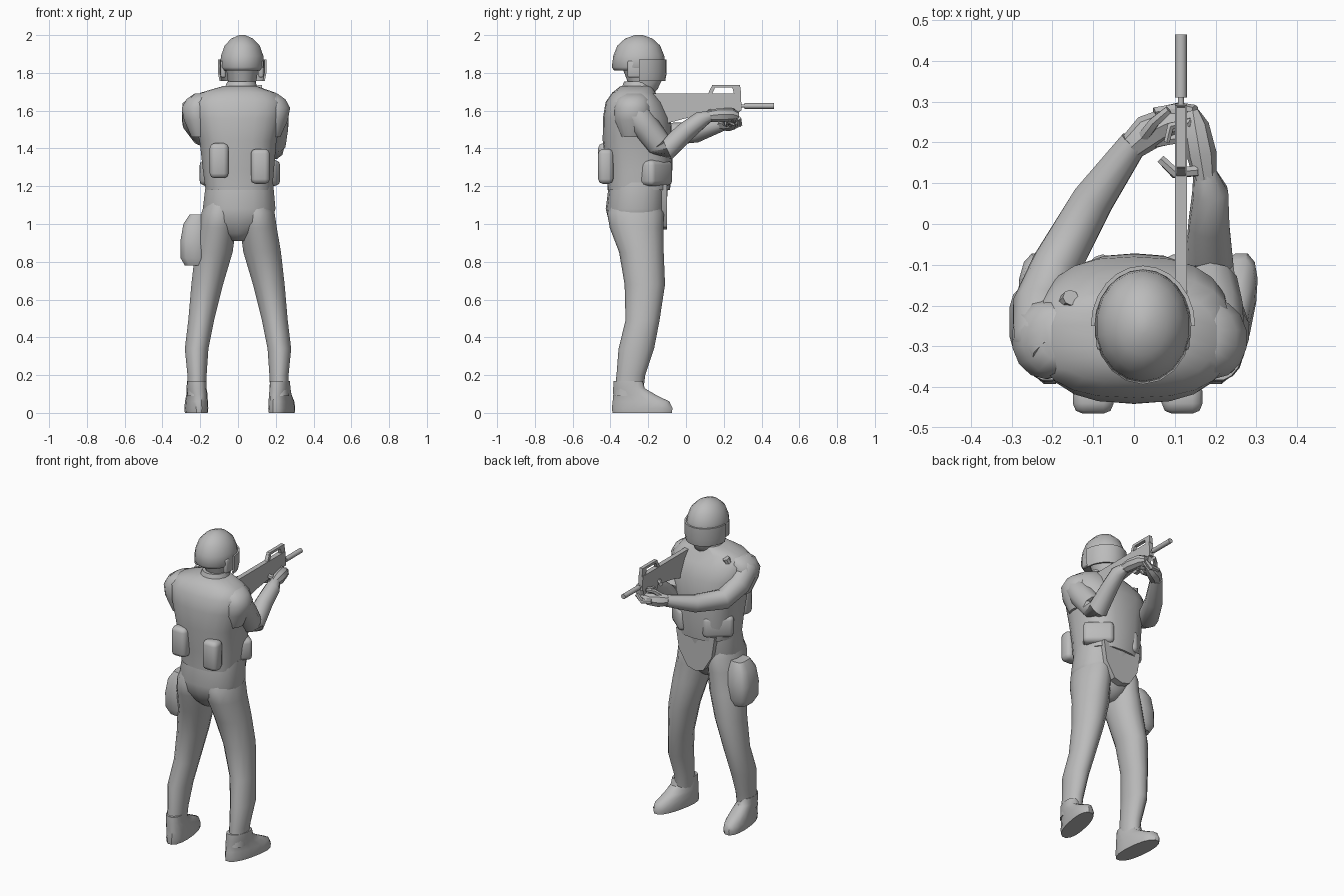
import bpy, bmesh, math
from mathutils import Vector, Matrix

cube = bpy.data.objects.get("Cube")
if cube:
    bpy.data.objects.remove(cube, do_unlink=True)

grey = bpy.data.materials.new("plain_grey")
grey.use_nodes = True
COLOUR = (0.5, 0.5, 0.5, 1)
grey.diffuse_color = COLOUR
grey.node_tree.nodes["Principled BSDF"].inputs["Base Color"].default_value = COLOUR


def finish(name, bm, angle=40):
    """Turn a bmesh into a shaded object."""
    bmesh.ops.recalc_face_normals(bm, faces=bm.faces)
    mesh = bpy.data.meshes.new(name)
    bm.to_mesh(mesh)
    bm.free()
    obj = bpy.data.objects.new(name, mesh)
    mesh.materials.append(grey)
    bpy.context.collection.objects.link(obj)
    bpy.ops.object.select_all(action='DESELECT')
    bpy.context.view_layer.objects.active = obj
    obj.select_set(True)
    bpy.ops.object.shade_smooth_by_angle(angle=math.radians(angle))


def skin(name, rings, angle=40):
    """Bridge closed rings of points and cap both ends."""
    bm = bmesh.new()
    loops = [[bm.verts.new(p) for p in ring] for ring in rings]
    n = len(loops[0])
    for a, b in zip(loops, loops[1:]):
        for i in range(n):
            j = (i + 1) % n
            bm.faces.new((a[i], a[j], b[j], b[i]))
    bm.faces.new(loops[0][::-1])
    bm.faces.new(loops[-1])
    finish(name, bm, angle)


def signed_pow(v, e):
    return math.copysign(abs(v) ** e, v)


def stack(name, rows, sides=14, power=2, side=1, shear=0, angle=40):
    """Level superellipse rings, each row being x, y, z, x radius, y radius."""
    e = 2 / power
    rings = []
    for x, y, z, rx, ry in rows:
        ring = []
        for i in range(sides):
            t = math.tau * (i + 0.5) / sides
            py = y + ry * signed_pow(math.sin(t), e)
            px = x + rx * signed_pow(math.cos(t), e) + shear * (py + 0.33)
            ring.append((side * px, py, z))
        rings.append(ring)
    skin(name, rings, angle)


def limb(name, rows, sides=10):
    """Tube along a path, each row being x, y, z, radius."""
    pts = [Vector(r[:3]) for r in rows]
    rings = []
    for i, p in enumerate(pts):
        d = (pts[min(i + 1, len(pts) - 1)] - pts[max(i - 1, 0)]).normalized()
        u = d.cross(Vector((1, -1, 0))).normalized()
        v = d.cross(u)
        turn = [math.tau * k / sides for k in range(sides)]
        rings.append([p + rows[i][3] * (u * math.cos(t) + v * math.sin(t)) for t in turn])
    skin(name, rings)


def prism(name, profile, low, high, axis):
    """Extrude a flat profile along x or y."""
    def place(p, d):
        return (d, *p) if axis == 'x' else (p[0], d, p[1])
    skin(name, [[place(p, d) for p in profile] for d in (low, high)], 30)


def pouch(name, centre, size, turn=0, bevel=0.025):
    """Soft rounded box."""
    bm = bmesh.new()
    bmesh.ops.create_cube(bm, size=1)
    bmesh.ops.scale(bm, vec=size, verts=bm.verts)
    bmesh.ops.bevel(bm, geom=bm.edges[:], offset=bevel, segments=2, affect='EDGES', profile=0.5)
    bmesh.ops.transform(bm, matrix=Matrix.Translation(centre) @ Matrix.Rotation(math.radians(turn), 4, 'Z'),
                        verts=bm.verts)
    finish(name, bm, 50)


# Legs, boots and shoulders; the right shoulder sits further out, the left foot turns out more
for label, s, out, splay in (("left", 1, 0, .2), ("right", -1, .022, .09)):
    stack(label + "_leg", [
        (.22, -.305, .09, .05, .076), (.217, -.292, .2, .052, .076),
        (.219, -.263, .34, .064, .094), (.195, -.23, .49, .07, .09),
        (.163, -.218, .68, .086, .107), (.128, -.236, .85, .102, .118),
        (.108, -.262, .98, .1, .142), (.1, -.267, 1.06, .096, .15),
        (.09, -.265, 1.14, .075, .12)], side=s)
    stack(label + "_boot", [
        (.212, -.232, 0, .058, .16), (.212, -.232, .025, .061, .163),
        (.212, -.238, .06, .058, .153), (.212, -.272, .095, .055, .115),
        (.217, -.302, .13, .052, .085), (.217, -.306, .17, .05, .078)],
        sides=16, power=2.3, side=s, shear=splay)
    stack(label + "_shoulder", [
        (.18 + out, -.285, 1.46, .045, .06), (.188 + out, -.285, 1.55, .078, .095),
        (.195 + out, -.282, 1.615, .083, .098), (.18 + out, -.28, 1.66, .073, .088),
        (.16 + out, -.275, 1.69, .05, .06)], side=s, angle=60)

# Hips, groin flap and vest
stack("hips", [
    (0, -.26, .91, .04, .07), (0, -.262, .95, .1, .11), (.004, -.265, 1.01, .175, .143),
    (.006, -.265, 1.08, .195, .16), (.008, -.25, 1.22, .18, .157)], sides=18, power=2.3, angle=60)
prism("groin_flap", [(-.13, 1.21), (.14, 1.21), (.12, 1.08), (.06, .985), (.005, .97), (-.05, .985), (-.11, 1.08)],
      -.15, -.1, 'y')
stack("vest", [
    (.005, -.25, 1.18, .178, .165), (.002, -.246, 1.29, .19, .174),
    (0, -.257, 1.44, .205, .184), (0, -.26, 1.56, .238, .18),
    (0, -.274, 1.645, .243, .152), (0, -.276, 1.695, .2, .115),
    (.01, -.262, 1.73, .09, .085)], sides=22, power=2.55)
stack("collar", [(.015, -.255, 1.69, .1, .095), (.018, -.25, 1.755, .076, .078)])

# Vest pouches and thigh bag
pouch("back_pouch_left", (.118, -.425, 1.305), (.1, .08, .185))
pouch("back_pouch_right", (-.1, -.425, 1.335), (.1, .08, .185))
pouch("front_pouch_left", (.132, -.16, 1.27), (.18, .1, .135), -40)
pouch("front_pouch_right", (-.112, -.16, 1.27), (.18, .1, .135), 40)
stack("thigh_bag", [
    (-.222, -.24, .78, .06, .068), (-.23, -.24, .82, .075, .087), (-.23, -.24, .91, .076, .09),
    (-.224, -.24, 1, .066, .08), (-.212, -.24, 1.05, .045, .055)], power=3.4)
limb("shoulder_radio", [(-.17, -.2, 1.64, .024), (-.155, -.18, 1.695, .02)], 8)

# Head, helmet and visor
HEAD_X, HEAD_Y = .022, -.25
stack("head", [
    (.02, -.245, 1.68, .06, .065), (HEAD_X, -.225, 1.715, .06, .075),
    (HEAD_X, -.22, 1.76, .078, .092), (HEAD_X, -.235, 1.85, .09, .11)])
stack("helmet", [
    (HEAD_X, HEAD_Y, 1.812, .106, .13), (HEAD_X, HEAD_Y, 1.83, .119, .143),
    (HEAD_X, HEAD_Y, 1.89, .114, .135), (HEAD_X, HEAD_Y, 1.945, .094, .113),
    (HEAD_X, HEAD_Y, 1.982, .058, .072), (HEAD_X, HEAD_Y, 2, .016, .02)], sides=18, angle=60)


def visor_ring(z, grow):
    """Crescent outline around the front of the face."""
    arc = [math.pi * i / 12 for i in range(13)]
    outer = [(HEAD_X + (.12 + grow) * math.cos(t), HEAD_Y + (.14 + grow) * math.sin(t), z) for t in arc]
    inner = [(HEAD_X + (.11 + grow) * math.cos(t), HEAD_Y + (.13 + grow) * math.sin(t), z) for t in arc]
    return outer + inner[::-1]


skin("visor", [visor_ring(1.757, 0), visor_ring(1.8, .008), visor_ring(1.872, .008)])
for label, s in (("left", 1), ("right", -1)):
    pouch(label + "_ear_guard", (HEAD_X + s * .1, -.26, 1.82), (.028, .1, .09), bevel=.01)

# Arms
limb("left_arm", [
    (.185, -.31, 1.64, .06), (.195, -.28, 1.6, .078), (.195, -.21, 1.51, .074), (.186, -.145, 1.425, .069),
    (.184, -.1, 1.395, .06), (.184, 0, 1.49, .052), (.187, .08, 1.553, .045), (.172, .13, 1.572, .028)])
limb("right_arm", [
    (-.2, -.32, 1.65, .055), (-.222, -.28, 1.61, .078), (-.228, -.2, 1.54, .07),
    (-.19, -.1, 1.475, .062), (-.1, .06, 1.485, .053), (.0, .2, 1.53, .036)])

# Hands and fingers
limb("left_palm", [(.175, .11, 1.57, .028), (.166, .17, 1.575, .037), (.15, .24, 1.58, .034),
                   (.14, .275, 1.575, .02)], 8)
limb("right_palm", [(-.005, .19, 1.53, .034), (.035, .225, 1.535, .044), (.085, .25, 1.535, .036),
                    (.13, .26, 1.55, .022)], 8)
for i in range(4):
    y, z = .2 + .024 * i, 1.54
    limb(f"right_finger_{i + 1}", [
        (.05, y, z, .015), (.11, y + .012, z - .012, .015), (.15, y + .008, z + .02, .012)], 6)
    h = 1.6 - .022 * i
    limb(f"left_finger_{i + 1}", [
        (.155, .21, h, .013), (.135, .25, h, .013), (.09, .24, h - .005, .011), (.08, .2, h - .005, .008)], 6)
limb("left_thumb", [(.155, .13, 1.59, .014), (.1, .125, 1.6, .014), (.065, .16, 1.6, .012)], 6)
limb("right_thumb", [(.02, .21, 1.555, .016), (.05, .25, 1.595, .014), (.085, .28, 1.605, .011)], 6)

# Rifle
GUN = .115
prism("rifle_body", [
    (-.2, 1.69), (.29, 1.69), (.295, 1.6), (.1, 1.575), (0, 1.56), (-.14, 1.522), (-.2, 1.522)],
    GUN - .015, GUN + .015, 'x')
prism("rifle_grip", [(.12, 1.6), (.285, 1.605), (.27, 1.55), (.15, 1.54)], GUN - .012, GUN + .012, 'x')
for name, shape in (
        ("handle_bar", [(.14, 1.737), (.285, 1.737), (.288, 1.722), (.133, 1.722)]),
        ("handle_rear", [(.115, 1.685), (.133, 1.725), (.155, 1.725), (.137, 1.685)]),
        ("handle_front", [(.255, 1.685), (.245, 1.725), (.288, 1.725), (.292, 1.685)])):
    prism(name, shape, GUN - .011, GUN + .011, 'x')
limb("barrel", [(GUN, .28, 1.625, .008), (GUN, .32, 1.625, .008)])
limb("suppressor", [(GUN, .31, 1.625, .015), (GUN, .465, 1.625, .015)], 12)
